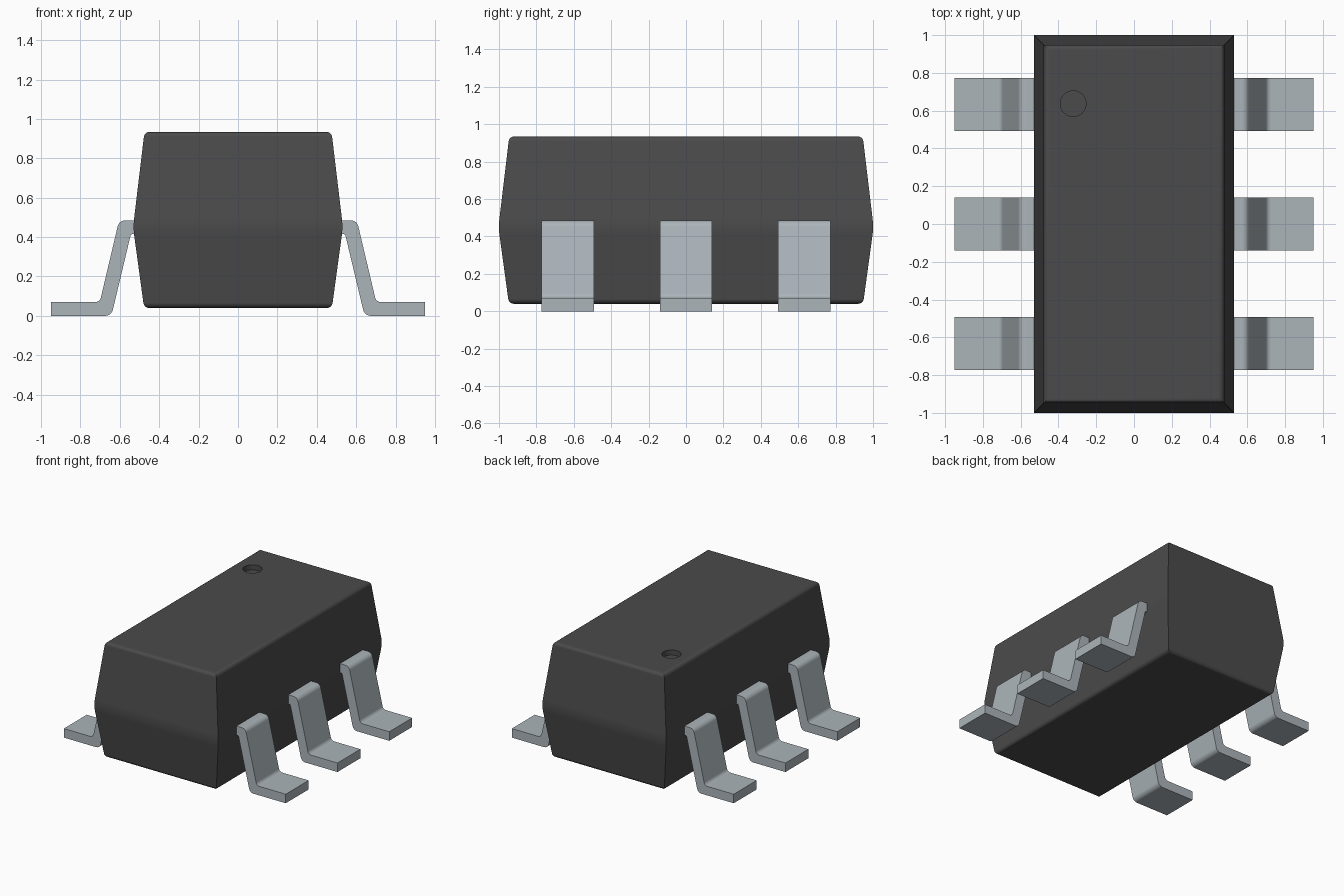
import bpy, bmesh, math
from mathutils import Vector

cube = bpy.data.objects.get("Cube")
if cube:
    bpy.data.objects.remove(cube, do_unlink=True)


def make_material(name, rgb):
    mat = bpy.data.materials.new(name)
    mat.use_nodes = True
    mat.diffuse_color = (*rgb, 1)
    bsdf = next(n for n in mat.node_tree.nodes if n.type == 'BSDF_PRINCIPLED')
    bsdf.inputs["Base Color"].default_value = (*rgb, 1)
    return mat


def fillet(corners, segments=6):
    """Round each (x, z, radius) corner of an open profile with an arc."""
    pts = []
    for i, (x, z, r) in enumerate(corners):
        p = Vector((x, z))
        if r == 0:
            pts.append(p)
            continue
        a = (Vector(corners[i - 1][:2]) - p).normalized()
        b = (Vector(corners[i + 1][:2]) - p).normalized()
        half = a.angle(b) / 2
        centre = p + (a + b).normalized() * (r / math.sin(half))
        start = (p + a * (r / math.tan(half)) - centre).normalized()
        end = (p + b * (r / math.tan(half)) - centre).normalized()
        # slerp gives unit directions from the arc centre
        pts += [centre + start.slerp(end, k / segments) * r for k in range(segments + 1)]
    return pts


def finish(name, bm, mat):
    bmesh.ops.recalc_face_normals(bm, faces=bm.faces)
    mesh = bpy.data.meshes.new(name)
    bm.to_mesh(mesh)
    bm.free()
    obj = bpy.data.objects.new(name, mesh)
    bpy.context.collection.objects.link(obj)
    mesh.materials.append(mat)
    return obj


def smooth(obj):
    bpy.ops.object.select_all(action='DESELECT')
    obj.select_set(True)
    bpy.context.view_layer.objects.active = obj
    bpy.ops.object.shade_smooth_by_angle(angle=math.radians(30))
    obj.modifiers.new("Even normals", 'WEIGHTED_NORMAL').keep_sharp = True


plastic = make_material("dark plastic", (0.07, 0.07, 0.07))
metal = make_material("tinned metal", (0.41, 0.46, 0.49))

# Package body: rectangular rings that follow a rounded, waisted profile
half_x, half_y = 0.533, 1.003
profile = fillet([(0.2, 0.04, 0), (0.056, 0.04, 0.03), (0, 0.45, 0.36),
                  (0.058, 0.935, 0.03), (0.2, 0.935, 0)])[1:-1]
bm = bmesh.new()
rings = [[bm.verts.new((sx * (half_x - d), sy * (half_y - d), z))
          for sx, sy in ((-1, -1), (1, -1), (1, 1), (-1, 1))] for d, z in profile]
for low, high in zip(rings, rings[1:]):
    for i in range(4):
        j = (i + 1) % 4
        bm.faces.new((low[i], low[j], high[j], high[i]))
bm.faces.new(rings[0])
bm.faces.new(rings[-1])
body = finish("package_body", bm, plastic)

# Round pin-one recess sunk into the top
bm = bmesh.new()
bmesh.ops.create_cone(bm, cap_ends=True, segments=40, radius1=0.068, radius2=0.068, depth=0.1)
bmesh.ops.translate(bm, verts=bm.verts, vec=(-0.322, 0.637, 0.945))
cutter = finish("recess_cutter", bm, plastic)
cutter.hide_render = True
cut = body.modifiers.new("Recess", 'BOOLEAN')
cut.operation, cut.object, cut.solver = 'DIFFERENCE', cutter, 'EXACT'
bpy.context.view_layer.objects.active = body
bpy.ops.object.modifier_apply(modifier=cut.name)
bpy.data.objects.remove(cutter, do_unlink=True)
smooth(body)

# Gull-wing leads: one bent strip profile, extruded across its width
lead_profile = fillet([(0.48, 0.485, 0), (0.604, 0.485, 0.04), (0.702, 0.07, 0.03),
                       (0.95, 0.07, 0), (0.95, 0, 0), (0.643, 0, 0.04),
                       (0.544, 0.415, 0.01), (0.48, 0.415, 0)])
for side, side_name in ((1, "left"), (-1, "right")):
    for y, place in ((-0.633, "front"), (0, "middle"), (0.633, "back")):
        bm = bmesh.new()
        face = bm.faces.new([bm.verts.new((side * x, y - 0.14, z)) for x, z in lead_profile])
        strip = bmesh.ops.extrude_face_region(bm, geom=[face])["geom"]
        bmesh.ops.translate(bm, vec=(0, 0.28, 0),
                            verts=[v for v in strip if isinstance(v, bmesh.types.BMVert)])
        smooth(finish(f"{place}_{side_name}_lead", bm, metal))
